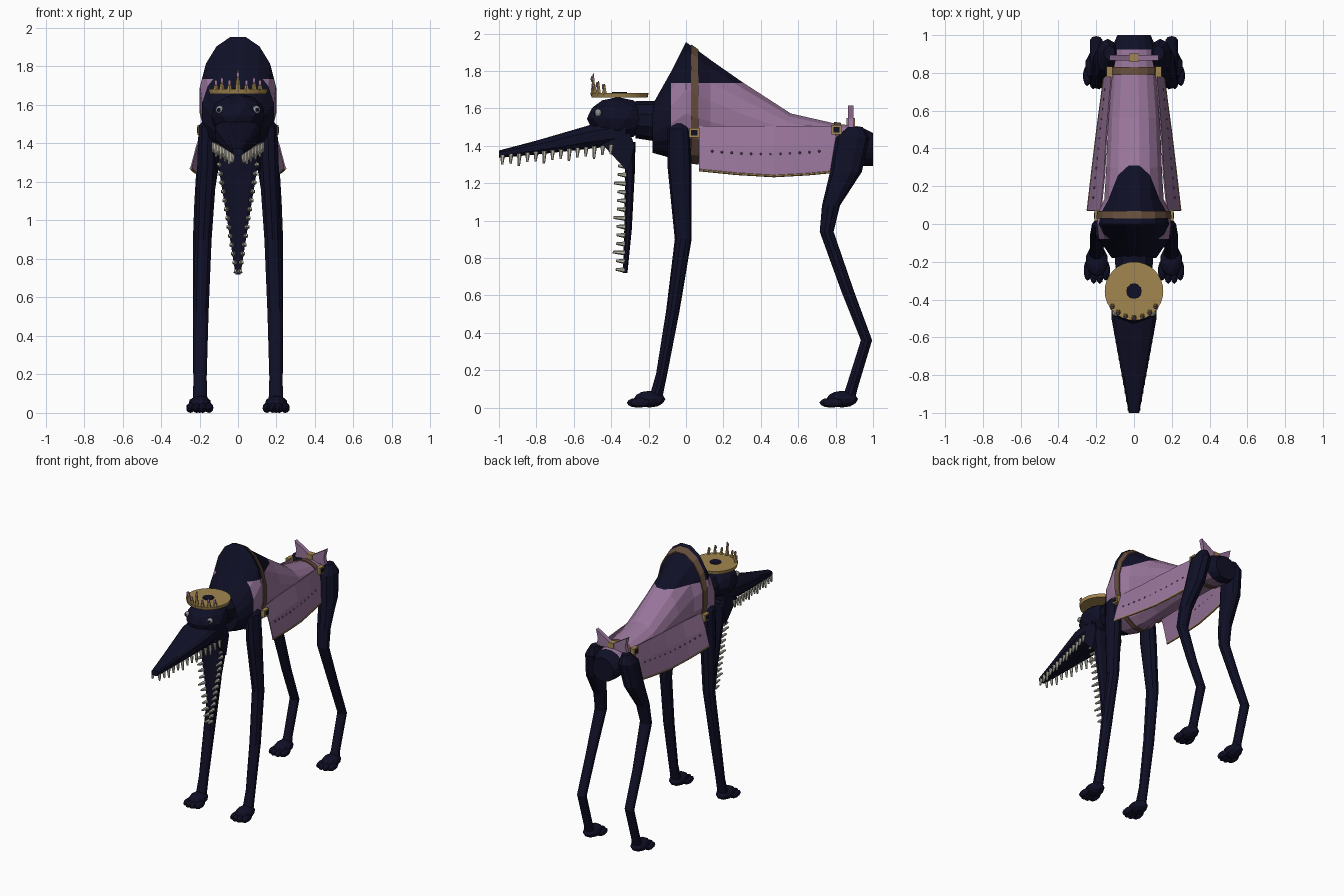
import bpy, bmesh, math
from mathutils import Vector, Matrix

if "Cube" in bpy.data.objects:
    bpy.data.objects.remove(bpy.data.objects["Cube"])


def material(name, r, g, b):
    m = bpy.data.materials.new(name)
    m.use_nodes = True
    m.diffuse_color = (r, g, b, 1)
    bsdf = next(n for n in m.node_tree.nodes if n.type == "BSDF_PRINCIPLED")
    bsdf.inputs["Base Color"].default_value = (r, g, b, 1)
    bsdf.inputs["Roughness"].default_value = 0.8
    return m


hide = material("midnight hide", .005, .005, .02)
cloth = material("mauve cloth", .32, .18, .33)
gold = material("old gold", .36, .24, .08)
leather = material("brown leather", .13, .075, .045)
bone = material("bone", .52, .49, .41)
grey = material("eye grey", .3, .32, .33)
plum = material("plum stitching", .13, .07, .14)


def finish(name, bm, *mats):
    bmesh.ops.recalc_face_normals(bm, faces=bm.faces)
    me = bpy.data.meshes.new(name)
    bm.to_mesh(me)
    bm.free()
    for m in mats:
        me.materials.append(m)
    ob = bpy.data.objects.new(name, me)
    bpy.context.scene.collection.objects.link(ob)
    return ob


def loft(rings, plane, sides=10, power=1.0):
    """Rings of (x, y, z, half width, half depth), lying in the xy or xz plane."""
    bm = bmesh.new()
    loops = []
    for x, y, z, u, v in rings:
        loop = []
        for i in range(sides):
            a = math.tau * (i + .5) / sides
            c, s = math.cos(a), math.sin(a)
            c = math.copysign(abs(c) ** power, c) * u
            s = math.copysign(abs(s) ** power, s) * v
            loop.append(bm.verts.new((x + c, y + s, z) if plane == "xy" else (x + c, y, z + s)))
        loops.append(loop)
    for a, b in zip(loops, loops[1:]):
        for i in range(sides):
            j = (i + 1) % sides
            bm.faces.new((a[i], a[j], b[j], b[i]))
    bm.faces.new(loops[0])
    bm.faces.new(loops[-1])
    return bm


def ball(bm, loc, size):
    mat = Matrix.Translation(loc) @ Matrix.Diagonal((*size, 1))
    bmesh.ops.create_icosphere(bm, subdivisions=2, radius=1, matrix=mat)


def box(bm, loc, size):
    mat = Matrix.Translation(loc) @ Matrix.Diagonal((*size, 1))
    bmesh.ops.create_cube(bm, size=1, matrix=mat)


def peg(bm, base, tip, r1, r2, sides=6):
    base, tip = Vector(base), Vector(tip)
    d = tip - base
    mat = Matrix.Translation((base + tip) / 2) @ d.to_track_quat("Z", "Y").to_matrix().to_4x4()
    bmesh.ops.create_cone(bm, cap_ends=True, segments=sides, radius1=r1, radius2=r2,
                          depth=d.length, matrix=mat)


def prism(points, offset):
    bm = bmesh.new()
    face = bm.faces.new([bm.verts.new(p) for p in points])
    out = bmesh.ops.extrude_face_region(bm, geom=[face])["geom"]
    bmesh.ops.translate(bm, verts=[g for g in out if isinstance(g, bmesh.types.BMVert)], vec=offset)
    return bm


# Humped body: y, bottom, top, half width
PROFILE = [(-.18, 1.36, 1.62, .12), (-.08, 1.33, 1.80, .19), (0, 1.31, 1.96, .2),
           (.07, 1.3, 1.91, .19), (.13, 1.3, 1.865, .16), (.3, 1.31, 1.745, .15),
           (.56, 1.33, 1.575, .14), (.8, 1.32, 1.52, .12), (.93, 1.29, 1.505, .12),
           (1.0, 1.29, 1.47, .09)]


def section(y, grow=0.0):
    for a, b in zip(PROFILE, PROFILE[1:]):
        if a[0] <= y <= b[0]:
            t = (y - a[0]) / (b[0] - a[0])
            lo, hi, w = (p + (q - p) * t for p, q in zip(a[1:], b[1:]))
            return (0, y, (lo + hi) / 2, w + grow, (hi - lo) / 2 + grow)


CLOTH_FRONT, CLOTH_BACK, CLOTH_TOP = -.079, .925, 1.735
bm = loft([section(p[0]) for p in PROFILE], "xz", 16)
for co, no in (((0, CLOTH_FRONT, 0), (0, 1, 0)), ((0, CLOTH_BACK, 0), (0, 1, 0)),
               ((0, 0, CLOTH_TOP), (0, 0, 1))):
    bmesh.ops.bisect_plane(bm, geom=bm.verts[:] + bm.edges[:] + bm.faces[:], plane_co=co, plane_no=no)
for f in bm.faces:
    c = f.calc_center_median()
    f.material_index = int(CLOTH_FRONT < c.y < CLOTH_BACK and c.z < CLOTH_TOP)
finish("body", bm, hide, cloth)

# Straps around chest and rump
for name, y0, y1 in (("chest_strap", .028, .068), ("rump_strap", .79, .83)):
    finish(name, loft([section(y0, .008), section(y1, .008)], "xz", 16), leather)

# Neck, skull and snout
finish("neck", loft([(0, -.14, 1.53, .11, .11), (0, -.27, 1.54, .1, .1)], "xz"), hide)
bm = bmesh.new()
ball(bm, (0, -.365, 1.545), (.145, .165, .115))
finish("skull", bm, hide)
finish("snout", loft([(0, -1, 1.355, .028, .02), (0, -.8, 1.39, .066, .038),
                      (0, -.5, 1.45, .122, .066), (0, -.32, 1.475, .12, .07)], "xz", 12, .65), hide)

# Hanging lower jaw
finish("lower_jaw", loft([(0, -.325, .72, .014, .012), (0, -.31, .95, .05, .02),
                          (0, -.3, 1.25, .1, .026), (0, -.3, 1.42, .12, .03)], "xy", 10, .7), hide)

# Teeth along both jaws
bm = bmesh.new()
for s in (-1, 1):
    for i in range(14):
        t = i / 13
        p = Vector((s * (.024 + .1 * t), -.98 + .58 * t, 1.35 + .055 * t))
        peg(bm, p, p + Vector((s * .006, -.003, -.05 - .016 * (i % 3 == 2))), .013, .006)
finish("upper_teeth", bm, bone)
bm = bmesh.new()
for s in (-1, 1):
    for i in range(14):
        t = i / 13
        p = Vector((s * (.01 + .095 * t), -.33 + .012 * t, .735 + .6 * t))
        peg(bm, p, p + Vector((s * .005, -.045 - .018 * (i % 4 == 2), .004)), .014, .007)
finish("lower_teeth", bm, bone)

# Crown plate, front rim spikes and gems
CROWN = Vector((0, -.355, 1.67))
bm = bmesh.new()
peg(bm, CROWN - Vector((0, 0, .012)), CROWN + Vector((0, 0, .012)), .15, .155, 32)
gems = bmesh.new()
for i in range(-3, 4):
    a = i * .32
    p = CROWN + Vector((math.sin(a) * .14, -math.cos(a) * .14, 0))
    h = .115 - .02 * abs(i) if i % 2 == 0 else .06
    peg(bm, p, p + Vector((0, 0, h)), .016, .003, 5)
    ball(gems, p + Vector((0, -.008, h * .75)), (.009, .007, .016))
finish("crown", bm, gold)
finish("crown_gems", gems, cloth)
bm = bmesh.new()
peg(bm, CROWN, CROWN + Vector((0, 0, .016)), .043, .04, 12)
finish("crown_opening", bm, hide)

# Rump bow
for s, side in ((-1, "right"), (1, "left")):
    pts = [(s * x, .865, z) for x, z in ((.01, 1.505), (.13, 1.49), (.115, 1.545), (.13, 1.615), (.01, 1.54))]
    finish(side + "_bow_loop", prism(pts, (0, .03, 0)), cloth)
bm = bmesh.new()
box(bm, (0, .88, 1.522), (.045, .045, .05))
finish("bow_knot", bm, gold)

# Leg rings: y, z, half width, half depth, x
FRONT_LEG = [(-.04, 1.53, .025, .03, .15), (-.04, 1.49, .052, .06, .155), (-.035, 1.3, .054, .065, .16),
             (-.015, .9, .045, .045, .18), (-.07, .52, .042, .036, .193),
             (-.13, .18, .036, .03, .197), (-.16, .06, .04, .035, .197)]
HIND_LEG = [(.905, 1.5, .03, .04, .13), (.89, 1.44, .058, .09, .14), (.855, 1.26, .06, .085, .16),
            (.775, 1.08, .05, .048, .18), (.752, .94, .045, .037, .19), (.865, .62, .037, .034, .198),
            (.965, .36, .036, .03, .2), (.885, .1, .033, .032, .2), (.87, .05, .04, .035, .2)]

for s, side in ((-1, "right"), (1, "left")):
    for name, rings in (("front", FRONT_LEG), ("hind", HIND_LEG)):
        finish(f"{side}_{name}_leg", loft([(s * x, y, z, u, v) for y, z, u, v, x in rings], "xy"), hide)
        # Paw with splayed toes
        y, x = rings[-1][0], s * rings[-1][4]
        bm = bmesh.new()
        ball(bm, (x, y - .035, .045), (.06, .085, .045))
        for i in range(4):
            k = (i - 1.5) / 1.5
            ball(bm, (x + k * .048, y - .11 + abs(k) * .025, .026), (.022, .055, .026))
        finish(f"{side}_{name}_paw", bm, hide)

    # Cheek plate joining the jaws
    pts = [(s * .1, y, z) for y, z in ((-.45, 1.41), (-.31, 1.26), (-.275, 1.4), (-.3, 1.47))]
    finish(side + "_cheek", prism(pts, (s * .018, 0, 0)), hide)

    # Eye with pupil
    bm = bmesh.new()
    ball(bm, (s * .095, -.47, 1.575), (.022, .02, .022))
    finish(side + "_eye", bm, grey)
    bm = bmesh.new()
    ball(bm, (s * .099, -.485, 1.575), (.01, .009, .011))
    finish(side + "_pupil", bm, hide)

    # Buckles on the straps
    for name, x, y, z in (("chest", .195, .045, 1.47), ("rump", .13, .805, 1.485)):
        bm = bmesh.new()
        box(bm, (s * x, y, z), (.03, .056, .052))
        finish(f"{side}_{name}_buckle", bm, gold)
        bm = bmesh.new()
        box(bm, (s * (x + .014), y, z), (.008, .034, .03))
        finish(f"{side}_{name}_buckle_plate", bm, hide)

    # Hanging side flap with gold hem: y, top x, hem x, hem z
    bm = bmesh.new()
    hem = bmesh.new()
    cols, edge = [], []
    for y, tx, hx, hz in ((.07, .175, .245, 1.27), (.27, .155, .222, 1.25), (.47, .145, .198, 1.238),
                          (.65, .13, .174, 1.248), (.8, .115, .155, 1.262)):
        cols.append([bm.verts.new((s * x, y, z)) for x, z in
                     ((tx, 1.505), (tx * .45 + hx * .55, 1.39), (hx, hz))])
        edge.append(Vector((s * hx, y, hz)))
    for a, b in zip(cols, cols[1:]):
        for j in range(2):
            bm.faces.new((a[j], a[j + 1], b[j + 1], b[j]))
    mod = finish(side + "_flap", bm, cloth).modifiers.new("thickness", "SOLIDIFY")
    mod.thickness, mod.offset = .007, 0
    for a, b in zip(edge, edge[1:]):
        peg(hem, a, b, .007, .007)
    finish(side + "_flap_hem", hem, gold)

    # Stitch dots on the flap
    bm = bmesh.new()
    for i in range(12):
        y = .14 + i * .052
        x = .222 - (y - .07) * .108
        ball(bm, (s * x, y, 1.37 - .015 * math.sin(math.pi * i / 11)), (.007, .007, .007))
    finish(side + "_flap_stitches", bm, plum)
